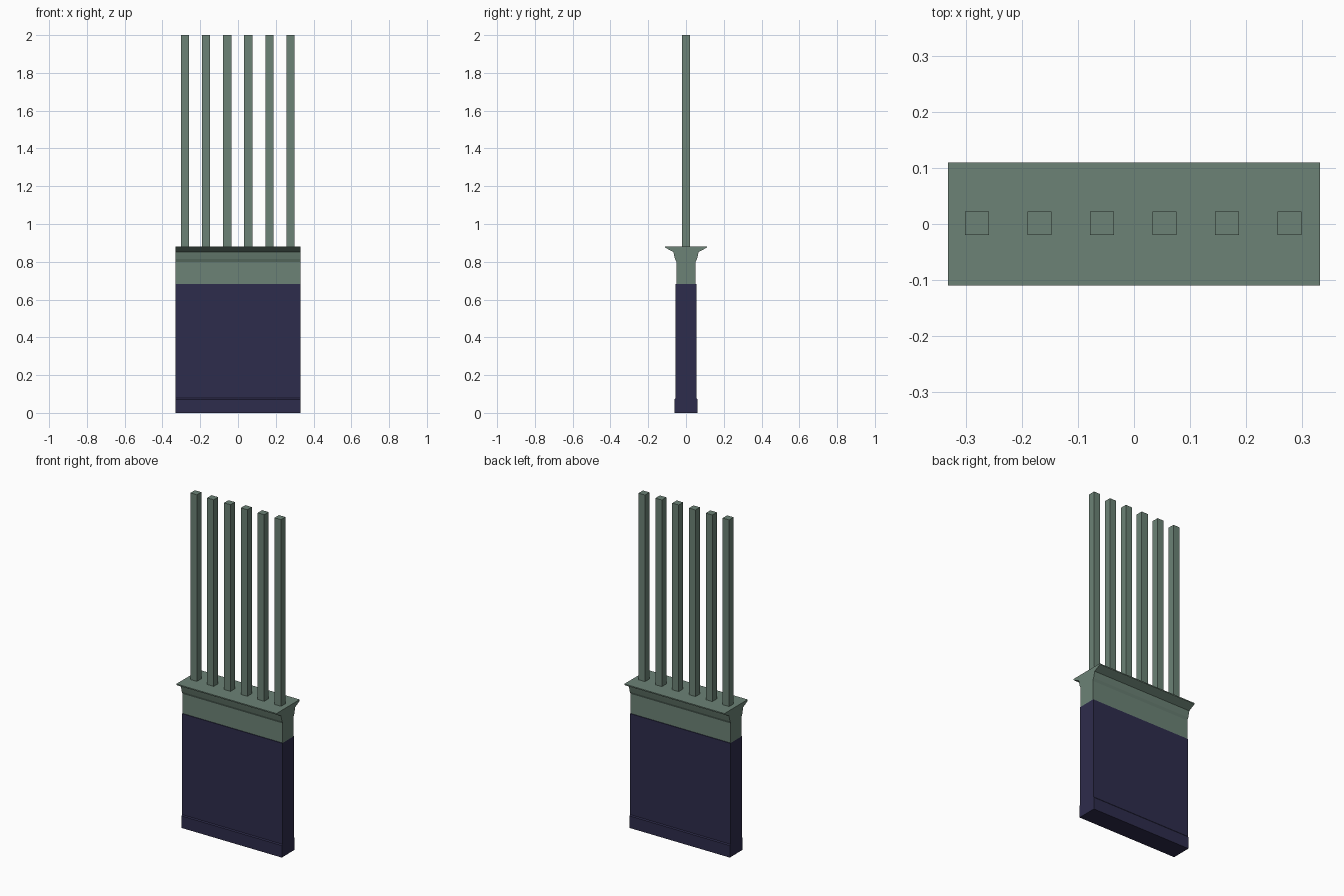
import bpy
import bmesh

cube = bpy.data.objects.get("Cube")
if cube:
    bpy.data.objects.remove(cube, do_unlink=True)


def material(name, rgb):
    mat = bpy.data.materials.new(name)
    mat.use_nodes = True
    mat.diffuse_color = (*rgb, 1)
    mat.node_tree.nodes["Principled BSDF"].inputs["Base Color"].default_value = (*rgb, 1)
    return mat


green = material("sage green", (0.15, 0.225, 0.18))
navy = material("dark navy", (0.027, 0.025, 0.072))
HALF_LENGTH = 0.332


def extrude_profile(name, half_profile, mat):
    """Mirror a (half depth, height) profile in y and sweep it along x."""
    outline = half_profile + [(-y, z) for y, z in reversed(half_profile)]
    bm = bmesh.new()
    face = bm.faces.new([bm.verts.new((-HALF_LENGTH, y, z)) for y, z in outline])
    swept = bmesh.ops.extrude_face_region(bm, geom=[face], use_keep_orig=True)
    moved = [v for v in swept["geom"] if isinstance(v, bmesh.types.BMVert)]
    bmesh.ops.translate(bm, verts=moved, vec=(2 * HALF_LENGTH, 0, 0))
    bmesh.ops.recalc_face_normals(bm, faces=bm.faces)
    return finish(name, bm, mat)


def box(name, centre, size, mat):
    bm = bmesh.new()
    bmesh.ops.create_cube(bm, size=1)
    bmesh.ops.scale(bm, verts=bm.verts, vec=size)
    bmesh.ops.translate(bm, verts=bm.verts, vec=centre)
    return finish(name, bm, mat)


def finish(name, bm, mat):
    mesh = bpy.data.meshes.new(name)
    bm.to_mesh(mesh)
    bm.free()
    mesh.materials.append(mat)
    obj = bpy.data.objects.new(name, mesh)
    bpy.context.collection.objects.link(obj)
    return obj


# Lower wall with a slightly wider plinth
extrude_profile("lower_wall", [(0.06, 0), (0.06, 0.072), (0.055, 0.078), (0.055, 0.683)], navy)

# Sill with a moulding that flares out under a flat top
extrude_profile("moulded_sill", [
    (0.051, 0.683), (0.051, 0.80), (0.058, 0.815), (0.063, 0.835),
    (0.067, 0.852), (0.105, 0.872), (0.11, 0.875), (0.11, 0.882)], green)

# Row of upright bars, standing on the sill
for i in range(6):
    box(f"upright_bar_{i + 1}", (-0.28 + i * 0.1115, 0.001, 1.441), (0.043, 0.042, 1.118), green)
